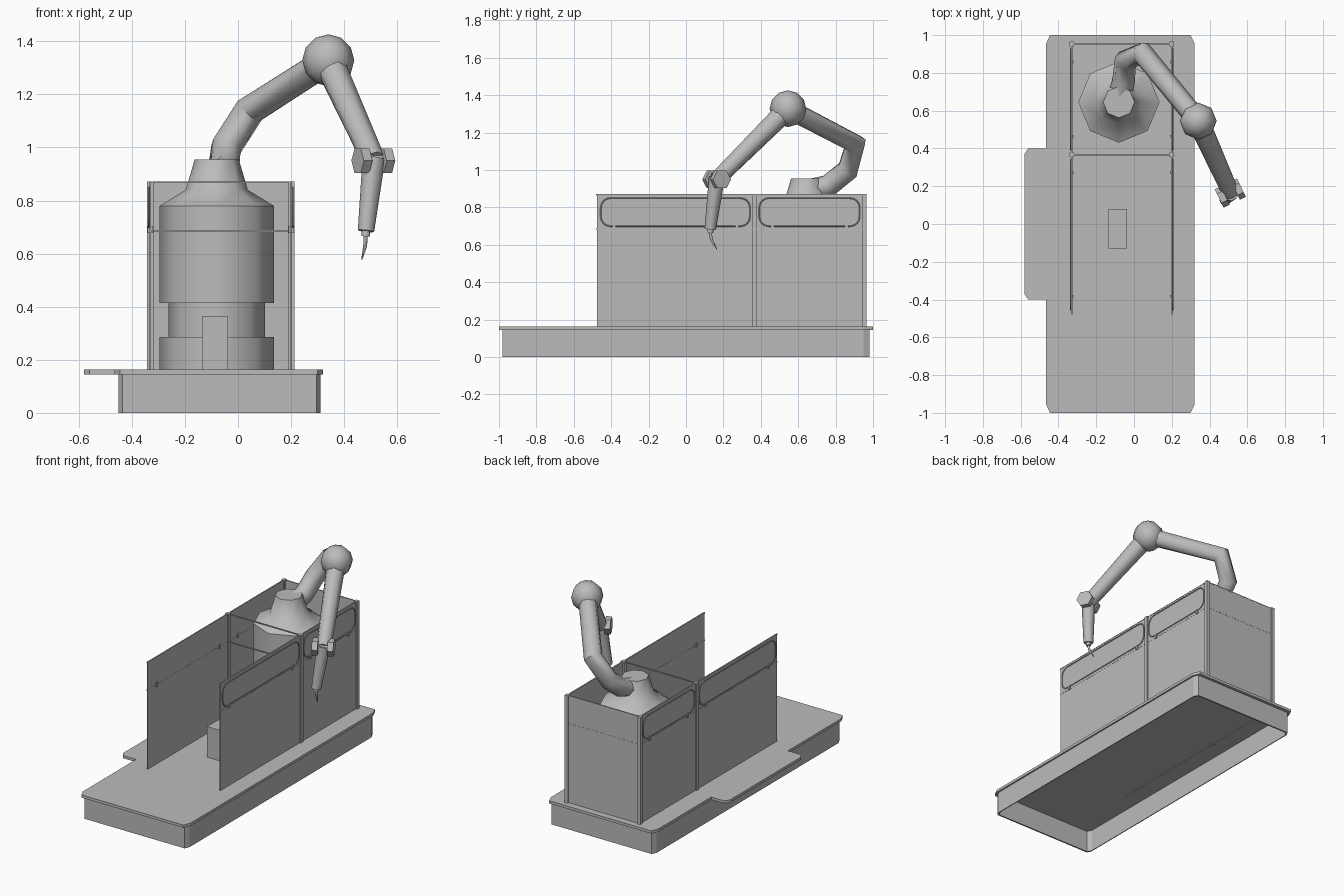
import bpy, bmesh, math
from mathutils import Vector

if "Cube" in bpy.data.objects:
    bpy.data.objects.remove(bpy.data.objects["Cube"])

grey = bpy.data.materials.new("plain_grey")
grey.use_nodes = True
colour = (0.5, 0.5, 0.5, 1)
grey.diffuse_color = colour
grey.node_tree.nodes["Principled BSDF"].inputs["Base Color"].default_value = colour


def finish(obj, smooth=None):
    obj.data.materials.clear()
    obj.data.materials.append(grey)
    if smooth:
        bpy.ops.object.select_all(action="DESELECT")
        obj.select_set(True)
        bpy.context.view_layer.objects.active = obj
        bpy.ops.object.shade_smooth_by_angle(angle=math.radians(smooth))
    return obj


def from_bmesh(name, bm, smooth=None):
    bmesh.ops.recalc_face_normals(bm, faces=bm.faces)
    mesh = bpy.data.meshes.new(name)
    bm.to_mesh(mesh)
    bm.free()
    obj = bpy.data.objects.new(name, mesh)
    bpy.context.collection.objects.link(obj)
    return finish(obj, smooth)


def box(name, low, high):
    low, high = Vector(low), Vector(high)
    bm = bmesh.new()
    bmesh.ops.create_cube(bm, size=1)
    for v in bm.verts:
        v.co = (low + high) / 2 + v.co * (high - low)
    return from_bmesh(name, bm)


def slab(name, outline, z0, z1):
    bm = bmesh.new()
    face = bm.faces.new([bm.verts.new((x, y, z0)) for x, y in outline])
    top = bmesh.ops.extrude_face_region(bm, geom=[face])["geom"]
    bmesh.ops.translate(bm, vec=(0, 0, z1 - z0),
                        verts=[g for g in top if isinstance(g, bmesh.types.BMVert)])
    return from_bmesh(name, bm)


def lathe(name, profile, centre, sides, smooth):
    # Profile of (radius, height) rings with closed ends
    bm = bmesh.new()
    rings = []
    for r, z in profile:
        rings.append([bm.verts.new((centre[0] + r * math.cos(math.tau * i / sides),
                                    centre[1] + r * math.sin(math.tau * i / sides), z))
                      for i in range(sides)])
    for a, b in zip(rings, rings[1:]):
        for i in range(sides):
            j = (i + 1) % sides
            bm.faces.new((a[i], a[j], b[j], b[i]))
    bm.faces.new(rings[0])
    bm.faces.new(rings[-1])
    return from_bmesh(name, bm, smooth)


def tube(name, points, radii, resolution=2, closed=False):
    curve = bpy.data.curves.new(name, "CURVE")
    curve.dimensions = "3D"
    curve.bevel_depth = 1
    curve.bevel_resolution = resolution
    curve.use_fill_caps = True
    spline = curve.splines.new("POLY")
    spline.points.add(len(points) - 1)
    spline.use_cyclic_u = closed
    for i, (point, co) in enumerate(zip(spline.points, points)):
        point.co = (*co, 1)
        point.radius = radii[i] if isinstance(radii, list) else radii
    obj = bpy.data.objects.new(name, curve)
    bpy.context.collection.objects.link(obj)
    bpy.ops.object.select_all(action="DESELECT")
    obj.select_set(True)
    bpy.context.view_layer.objects.active = obj
    bpy.ops.object.convert(target="MESH")
    return finish(bpy.context.view_layer.objects.active, 50)


# Table top with chamfered corners and a side tab
slab("table_top", [(-0.445, -1), (0.30, -1), (0.32, -0.955), (0.32, 0.955),
                   (0.30, 1), (-0.445, 1), (-0.465, 0.955), (-0.465, 0.40),
                   (-0.56, 0.40), (-0.58, 0.37), (-0.58, -0.37), (-0.56, -0.40),
                   (-0.465, -0.40), (-0.465, -0.955)], 0.145, 0.163)

# Hollow skirt under the table, open at the bottom
bm = bmesh.new()
outer = [(-0.435, -0.98), (0.295, -0.98), (0.31, -0.95), (0.31, 0.95),
         (0.295, 0.98), (-0.435, 0.98), (-0.45, 0.95), (-0.45, -0.95)]
loops = []
for scale, z in ((1, 0), (1, 0.146), (0.985, 0.146), (0.985, 0)):
    loops.append([bm.verts.new((-0.07 + (x + 0.07) * scale, y * (1 + scale * 2) / 3, z))
                  for x, y in outer])
for a, b in zip(loops, loops[1:] + loops[:1]):
    for i in range(8):
        j = (i + 1) % 8
        bm.faces.new((a[i], a[j], b[j], b[i]))
from_bmesh("table_skirt", bm)

# Enclosure: posts, panels, rails and rounded window frames
left, right, middle, back, front = -0.33, 0.20, 0.367, 0.953, -0.475
floor, top, rail = 0.141, 0.868, 0.685
for side, x, out in (("right", left, -1), ("left", right, 1)):
    box(side + "_panel", (x - 0.003, front, floor), (x + 0.003, back, top))
    for place, y in (("middle", middle), ("back", back)):
        box(f"{side}_{place}_post", (x - 0.012, y - 0.012, floor),
            (x + 0.012, y + 0.012, top + 0.004))
    for place, z in (("upper", top), ("lower", rail)):
        box(f"{side}_{place}_rail", (x - 0.004, front - 0.005, z - 0.003),
            (x + 0.004, back, z + 0.003))
    for place, y0, y1 in (("front", front + 0.02, middle - 0.025),
                          ("back", middle + 0.025, back - 0.025)):
        r, z0, z1 = 0.05, 0.70, 0.85
        frame = []
        for k, (cy, cz) in enumerate(((y1 - r, z1 - r), (y0 + r, z1 - r),
                                      (y0 + r, z0 + r), (y1 - r, z0 + r))):
            for step in range(5):
                a = (k + step / 4) * math.pi / 2
                frame.append((x + out * 0.006, cy + r * math.cos(a), cz + r * math.sin(a)))
        tube(f"{side}_{place}_window_frame", frame, 0.0035, 0, True)
        for n, y in enumerate((y0 + 0.07, y1 - 0.07)):
            box(f"{side}_{place}_clip_{n + 1}", (x - 0.01, y - 0.008, rail - 0.008),
                (x + 0.01, y + 0.008, z0 + 0.004))
box("back_panel", (left, back - 0.003, floor), (right, back + 0.003, top))
for place, y in (("middle", middle), ("back", back)):
    for level, z in (("upper", top), ("lower", rail)):
        box(f"{place}_{level}_crossbar", (left, y - 0.004, z - 0.003),
            (right, y + 0.004, z + 0.003))

# Small box on the table
box("control_box", (-0.135, -0.13, 0.16), (-0.037, 0.08, 0.365))

# Pedestal of stacked octagonal drums
lathe("pedestal", [(0.215, 0.163), (0.215, 0.285), (0.182, 0.285), (0.182, 0.413),
                   (0.215, 0.413), (0.215, 0.78), (0.117, 0.84), (0.083, 0.955)],
      (-0.08, 0.645), 8, 50)

# Robot arm
elbow = Vector((0.34, 0.545, 1.328))
wrist = Vector((0.512, 0.165, 0.95))
tube("upper_arm", [(-0.08, 0.66, 0.89), (-0.055, 0.76, 0.915), (-0.045, 0.865, 1.0),
                   (0.045, 0.905, 1.14), elbow], [0.062, 0.06, 0.06, 0.06, 0.056])
bm = bmesh.new()
bmesh.ops.create_uvsphere(bm, u_segments=8, v_segments=6, radius=0.098)
bmesh.ops.translate(bm, vec=elbow, verts=bm.verts)
from_bmesh("elbow_ball", bm, 60)
tube("forearm", [elbow, wrist], [0.058, 0.045])

# Wrist knobs on either side of the hand
axis = Vector((0.9, 0.44, 0))
for name, offset in (("right_wrist_knob", -0.05), ("left_wrist_knob", 0.045)):
    tube(name, [wrist + axis * (offset - 0.018), wrist + axis * (offset + 0.018)], 0.054, 1)
tube("wrist_axle", [wrist - axis * 0.05, wrist + axis * 0.045], 0.03, 1)

# Hand and thin bent tool
tube("hand", [wrist + Vector((0, 0, 0.01)), (0.482, 0.13, 0.685)], [0.043, 0.031])
tube("tool_collar", [(0.482, 0.13, 0.69), (0.481, 0.13, 0.665)], 0.016)
tube("tool_tip", [(0.481, 0.13, 0.67), (0.479, 0.135, 0.63), (0.466, 0.165, 0.577)],
     [0.008, 0.008, 0.002])
